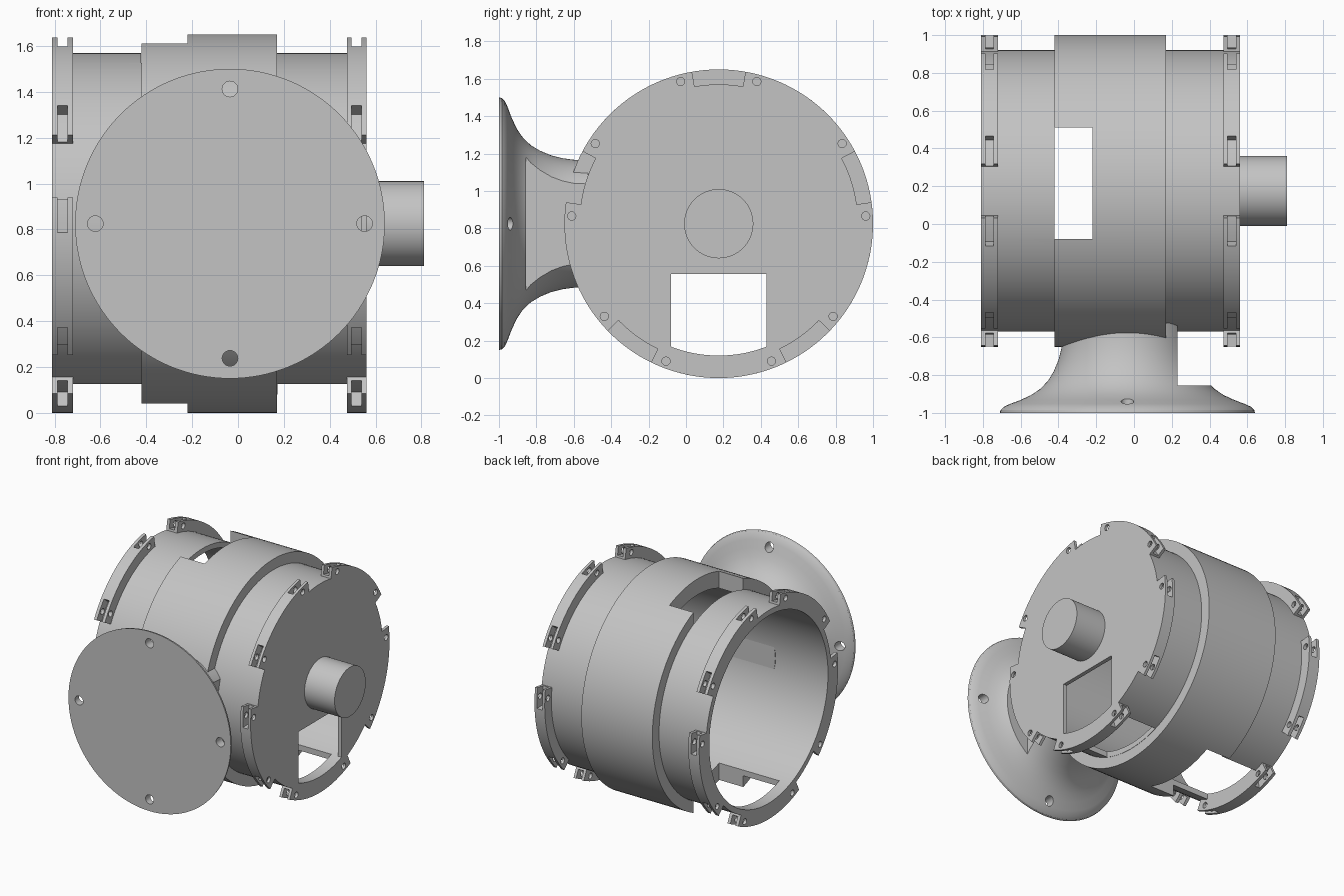
import bpy, bmesh, math
from mathutils import Vector

if "Cube" in bpy.data.objects:
    bpy.data.objects.remove(bpy.data.objects["Cube"], do_unlink=True)

grey = bpy.data.materials.new("light grey")
grey.use_nodes = True
colour = (0.55, 0.55, 0.55, 1)
grey.diffuse_color = colour
grey.node_tree.nodes["Principled BSDF"].inputs["Base Color"].default_value = colour

CY, CZ = 0.175, 0.825      # drum axis, parallel to x
HX = -0.035                # horn axis, parallel to y


def along_x(r, t, a):
    return Vector((t, CY + r * math.cos(a), CZ + r * math.sin(a)))


def along_y(r, t, a):
    return Vector((HX + r * math.cos(a), t, CZ + r * math.sin(a)))


def revolve(bm, profile, place, start=0, end=360, steps=128):
    """Turn a closed (radius, position) profile into a full or partial ring."""
    full = end - start == 360
    rows = []
    for i in range(steps if full else steps + 1):
        a = math.radians(start + (end - start) * i / steps)
        rows.append([bm.verts.new(place(r, t, a)) for r, t in profile])
    n = len(profile)
    for i in range(steps):
        p, q = rows[i], rows[(i + 1) % len(rows)]
        for j in range(n):
            k = (j + 1) % n
            bm.faces.new((p[j], p[k], q[k], q[j]))
    if not full:
        bm.faces.new(rows[0])
        bm.faces.new(rows[-1])


def box(bm, x0, x1, y0, y1, z0, z1):
    verts = bmesh.ops.create_cube(bm, size=1)["verts"]
    for v in verts:
        v.co = Vector(((x0, x1)[v.co.x > 0], (y0, y1)[v.co.y > 0], (z0, z1)[v.co.z > 0]))


def finish(bm, name, cutter=False):
    bmesh.ops.remove_doubles(bm, verts=bm.verts, dist=1e-5)
    bmesh.ops.recalc_face_normals(bm, faces=bm.faces)
    mesh = bpy.data.meshes.new(name)
    bm.to_mesh(mesh)
    bm.free()
    obj = bpy.data.objects.new(name, mesh)
    bpy.context.collection.objects.link(obj)
    mesh.materials.append(grey)
    if cutter:
        obj.hide_render = True
        obj.hide_viewport = True
    return obj


def cut(obj, cutter):
    mod = obj.modifiers.new(cutter.name, "BOOLEAN")
    mod.operation = "DIFFERENCE"
    mod.solver = "EXACT"
    mod.object = cutter


def boxes(name, *sizes):
    bm = bmesh.new()
    for s in sizes:
        box(bm, *s)
    return finish(bm, name, True)


def rect(r0, r1, t0, t1):
    return [(r0, t0), (r1, t0), (r1, t1), (r0, t1)]


parts = []

# Drum: thin tube with a raised middle band
bm = bmesh.new()
revolve(bm, [(0.705, 0.56), (0.745, 0.56), (0.745, 0.17), (0.825, 0.17), (0.825, -0.42),
             (0.745, -0.42), (0.745, -0.81), (0.705, -0.81)], along_x)
drum = finish(bm, "drum")
cut(drum, boxes("window_cutter", (-0.422, -0.22, -0.08, 0.51, -1, 3)))
cut(drum, boxes("underside_cutter", (-0.72, -0.40, -0.08, 0.43, -1, 0.4),
                (0.172, 0.475, -0.08, 0.43, -1, 0.4)))
parts.append(drum)

# End plate with rectangular opening
bm = bmesh.new()
revolve(bm, rect(0, 0.706, 0.53, 0.56), along_x)
end_plate = finish(bm, "end_plate")
cut(end_plate, boxes("opening_cutter", (0.4, 0.7, -0.08, 0.43, -0.2, 0.555)))
parts.append(end_plate)

# Stub shaft
bm = bmesh.new()
revolve(bm, rect(0, 0.185, 0.545, 0.81), along_x, steps=64)
parts.append(finish(bm, "shaft"))

# Raised flange arcs with forked, drilled ends
for name, x0, x1 in (("left_flange", 0.475, 0.56), ("right_flange", -0.81, -0.72)):
    arcs, slots, pins = bmesh.new(), bmesh.new(), bmesh.new()
    mid = (x0 + x1) / 2
    for k in range(5):
        notch = 90 + 72 * k
        revolve(arcs, rect(0.73, 0.825, x0, x1), along_x, notch + 10, notch + 62, 20)
        for side in (-1, 1):
            ends = sorted((notch + side * 9, notch + side * 20.7))
            revolve(slots, rect(0.76, 0.86, mid - 0.022, mid + 0.022), along_x, *ends, 4)
            hub = along_x(0.787, 0, math.radians(notch + side * 15))
            revolve(pins, rect(0, 0.022, x0 - 0.05, x1 + 0.05),
                    lambda r, t, a: Vector((t, hub.y + r * math.cos(a), hub.z + r * math.sin(a))),
                    steps=16)
    flange = finish(arcs, name)
    cut(flange, finish(slots, name + "_slot_cutter", True))
    cut(flange, finish(pins, name + "_pin_cutter", True))
    parts.append(flange)

# Flared horn with flat front, drilled rim and a flat notch on its left side
bm = bmesh.new()
revolve(bm, [(0, -1), (0.675, -1), (0.672, -0.985), (0.655, -0.968), (0.62, -0.952),
             (0.565, -0.931), (0.51, -0.906), (0.46, -0.872), (0.42, -0.83), (0.39, -0.78),
             (0.365, -0.72), (0.35, -0.66), (0.342, -0.6), (0.34, -0.525), (0, -0.525)], along_y)
horn = finish(bm, "horn")
cut(horn, boxes("horn_notch_cutter", (0.23, 1, -0.855, 0, 0, 2)))
bm = bmesh.new()
for k in range(4):
    hub = along_y(0.587, 0, math.radians(90 * k))
    revolve(bm, rect(0, 0.034, -1.1, -0.8),
            lambda r, t, a: Vector((hub.x + r * math.cos(a), t, hub.z + r * math.sin(a))), steps=24)
cut(horn, finish(bm, "rim_hole_cutter", True))
parts.append(horn)

# Bake the cuts, then smooth the round faces and keep edges sharp
graph = bpy.context.evaluated_depsgraph_get()
baked = [bpy.data.meshes.new_from_object(p.evaluated_get(graph)) for p in parts]
for p, mesh in zip(parts, baked):
    p.modifiers.clear()
    p.data = mesh
bpy.ops.object.select_all(action="DESELECT")
for p in parts:
    p.select_set(True)
bpy.context.view_layer.objects.active = parts[0]
bpy.ops.object.shade_smooth_by_angle(angle=math.radians(30))
for obj in [o for o in bpy.data.objects if o.name.endswith("_cutter")]:
    bpy.data.objects.remove(obj, do_unlink=True)
